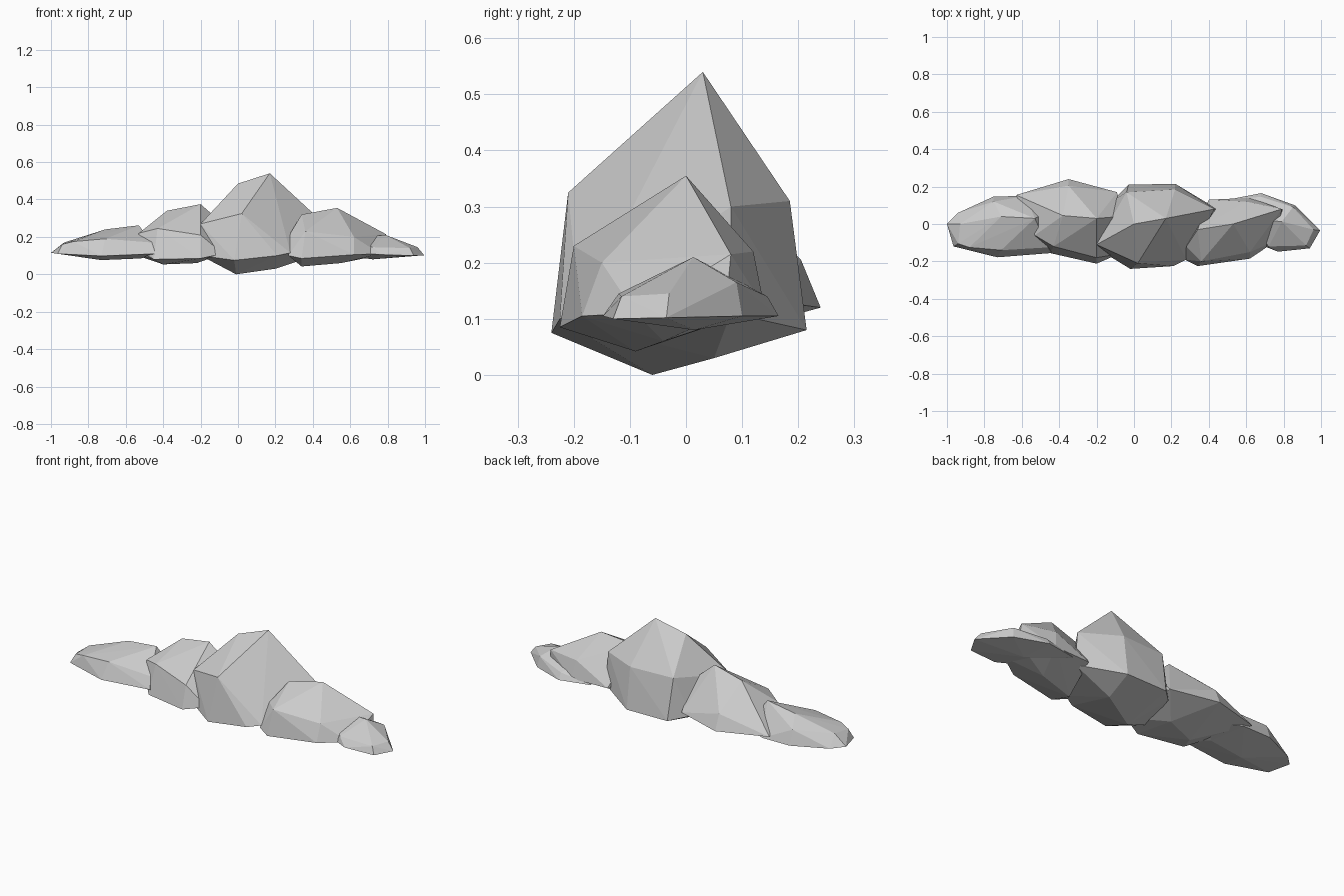
import bpy, bmesh


def puff(name, ridge, shoulder, rim, keel):
    """Faceted cloud lump: hull stretched over its ridge, shoulders, rim and keel."""
    bm = bmesh.new()
    for p in ridge + shoulder + rim + keel:
        bm.verts.new(p)
    res = bmesh.ops.convex_hull(bm, input=bm.verts[:])
    loose = {g for g in res["geom_interior"] + res["geom_unused"]
             if isinstance(g, bmesh.types.BMVert)}
    bmesh.ops.delete(bm, geom=list(loose), context='VERTS')
    bmesh.ops.recalc_face_normals(bm, faces=bm.faces[:])
    mesh = bpy.data.meshes.new(name)
    bm.to_mesh(mesh)
    bm.free()
    bpy.context.collection.objects.link(bpy.data.objects.new(name, mesh))


# Tall middle puff
puff("centre_puff",
     ridge=[(-.20, -.11, .27), (0, 0, .485), (.17, .03, .54), (.43, .08, .30)],
     shoulder=[(.02, -.21, .325), (-.04, .17, .31), (.22, .185, .31)],
     rim=[(-.20, -.13, .10), (-.02, -.24, .075), (.21, -.225, .10), (.28, -.19, .115),
          (.445, .08, .11), (.22, .215, .08), (-.03, .21, .08), (-.12, .12, .10)],
     keel=[(-.01, -.06, 0), (.20, .05, .03)])

# Right-hand pair
puff("right_inner_puff",
     ridge=[(.28, -.12, .22), (.34, -.03, .32), (.53, 0, .355), (.79, .08, .215)],
     shoulder=[(.36, -.20, .23), (.62, -.15, .20), (.60, .12, .22)],
     rim=[(.27, -.19, .10), (.34, -.225, .085), (.62, -.185, .105), (.76, -.09, .11),
          (.80, .07, .11), (.62, .14, .12), (.40, .13, .12)],
     keel=[(.34, -.09, .042), (.55, -.04, .06)])
puff("right_outer_puff",
     ridge=[(.60, .03, .20), (.79, .013, .21), (.96, -.03, .145)],
     shoulder=[(.72, -.12, .145), (.92, -.115, .14), (.85, .09, .165), (.68, .145, .14)],
     rim=[(.70, -.12, .11), (.77, -.148, .105), (.94, -.13, .10), (.995, -.035, .102),
          (.86, .10, .105), (.68, .165, .105), (.50, .13, .11)],
     keel=[(.72, .015, .08)])

# Left-hand pair
puff("left_inner_puff",
     ridge=[(-.53, -.06, .22), (-.38, .045, .34), (-.20, .03, .375), (-.08, .04, .27)],
     shoulder=[(-.43, -.12, .245), (-.20, -.18, .21), (-.35, .205, .205)],
     rim=[(-.53, -.07, .13), (-.45, -.155, .08), (-.20, -.212, .085), (-.08, -.16, .11),
          (-.09, .17, .13), (-.35, .24, .12), (-.63, .155, .13)],
     keel=[(-.40, -.05, .053), (-.22, .02, .06)])
puff("left_outer_puff",
     ridge=[(-.93, 0, .17), (-.71, .04, .24), (-.53, .03, .262)],
     shoulder=[(-.94, -.105, .16), (-.88, -.125, .175), (-.71, -.14, .19),
               (-.46, -.125, .17), (-.75, .12, .19)],
     rim=[(-1, 0, .115), (-.965, -.12, .11), (-.73, -.178, .098), (-.44, -.155, .11),
          (-.43, .08, .11), (-.58, .15, .11), (-.75, .147, .11), (-.94, .06, .11)],
     keel=[(-.73, -.05, .076), (-.52, -.03, .085)])
